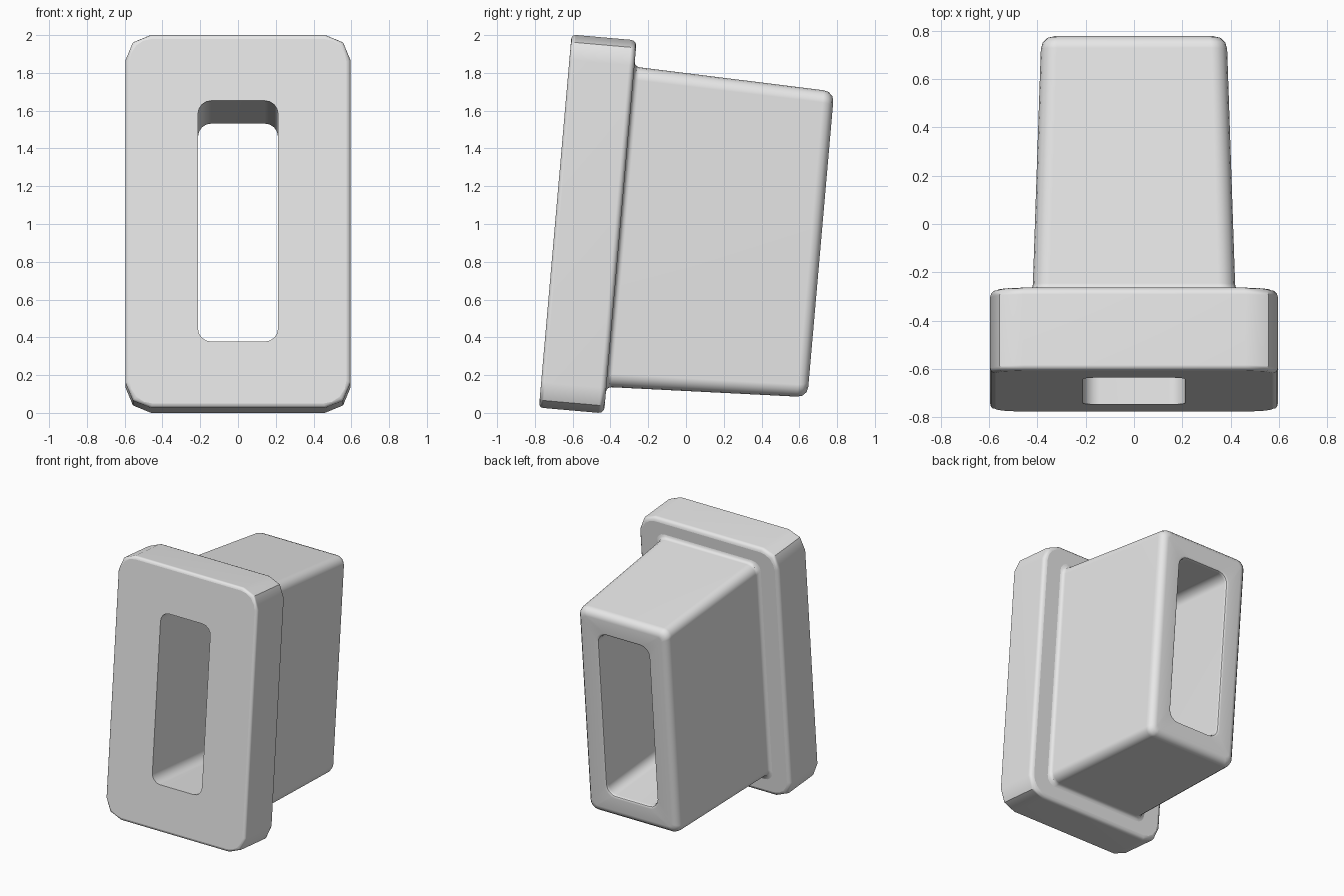
import bpy, bmesh
from math import sin, cos, pi, radians
from mathutils import Matrix

cube = bpy.data.objects.get("Cube")
if cube:
    bpy.data.objects.remove(cube, do_unlink=True)

grey = bpy.data.materials.new("light_grey")
grey.use_nodes = True
grey.diffuse_color = (0.8, 0.8, 0.8, 1)
grey.node_tree.nodes["Principled BSDF"].inputs["Base Color"].default_value = (0.8, 0.8, 0.8, 1)

TILT = Matrix.Rotation(radians(-5), 4, 'X')
MID = 0.951      # height of the tunnel axis
STEPS = 4        # segments per rounded corner


def ring(y, hx, hz, r, step=1):
    """Rounded rectangle across the tunnel axis; step 2 makes faceted corners."""
    pts = []
    for q, (sx, sz) in enumerate([(1, 1), (-1, 1), (-1, -1), (1, -1)]):
        for i in range(0, STEPS + 1, step):
            a = (q + i / STEPS) * pi / 2
            pts.append((sx * (hx - r) + r * cos(a), y, MID + sz * (hz - r) + r * sin(a)))
    return pts


def rounded_edge(y, hx, hz, r, size, direction, step=1, n=3):
    """Rings turning from the side wall at y-size to the end face at y."""
    rings = []
    for i in range(n + 1):
        a = i / n * pi / 2
        inset = size * (1 - cos(a))
        rings.append(ring(y - direction * size * (1 - sin(a)), hx - inset, hz - inset,
                          max(r - inset * 0.6, 0.02), step))
    return rings


def loft(name, rings):
    bm = bmesh.new()
    loops = [[bm.verts.new(p) for p in pts] for pts in rings]
    for a, b in zip(loops, loops[1:]):
        n = len(a)
        for i in range(n):
            j = (i + 1) % n
            bm.faces.new((a[i], a[j], b[j], b[i]))
    bm.transform(TILT)
    mesh = bpy.data.meshes.new(name)
    bm.to_mesh(mesh)
    bm.free()
    mesh.materials.append(grey)
    obj = bpy.data.objects.new(name, mesh)
    bpy.context.collection.objects.link(obj)
    bpy.ops.object.select_all(action='DESELECT')
    obj.select_set(True)
    bpy.context.view_layer.objects.active = obj
    bpy.ops.object.shade_smooth_by_angle(angle=radians(33))
    mod = obj.modifiers.new("even_shading", 'WEIGHTED_NORMAL')
    mod.keep_sharp = True
    return obj


FRONT, SEAM, BACK = -0.778, -0.432, 0.633
HOLE = (0.212, 0.64, 0.07)

# Front collar: rim walls with faceted corners
front_edge = rounded_edge(FRONT, 0.596, 0.991, 0.135, 0.022, -1, step=2)
back_edge = rounded_edge(SEAM, 0.596, 0.991, 0.135, 0.03, 1, step=2)
loft("collar_rim", front_edge[::-1] + back_edge)

# Collar faces: front plate around the opening, back plate around the sleeve
loft("collar_front", [ring(FRONT, *HOLE), ring(FRONT, 0.574, 0.969, 0.122)])
loft("collar_back", [ring(SEAM, 0.566, 0.961, 0.117), ring(SEAM, 0.445, 0.876, 0.08)])

# Tapered sleeve: fillet at the collar, rounded rear edge, then the tunnel lining
fillet = [ring(SEAM + 0.028 * (1 - cos(a)), 0.445 - 0.026 * sin(a), 0.876 - 0.026 * sin(a), 0.07)
          for a in (0, pi / 6, pi / 3, pi / 2)]
rear_edge = rounded_edge(BACK, 0.386, 0.814, 0.065, 0.055, 1)
lip = [ring(BACK, 0.232, 0.66, 0.085), ring(BACK - 0.007, 0.219, 0.647, 0.076),
       ring(BACK - 0.022, *HOLE)]
loft("sleeve", fillet + rear_edge + lip + [ring(FRONT, *HOLE)])
